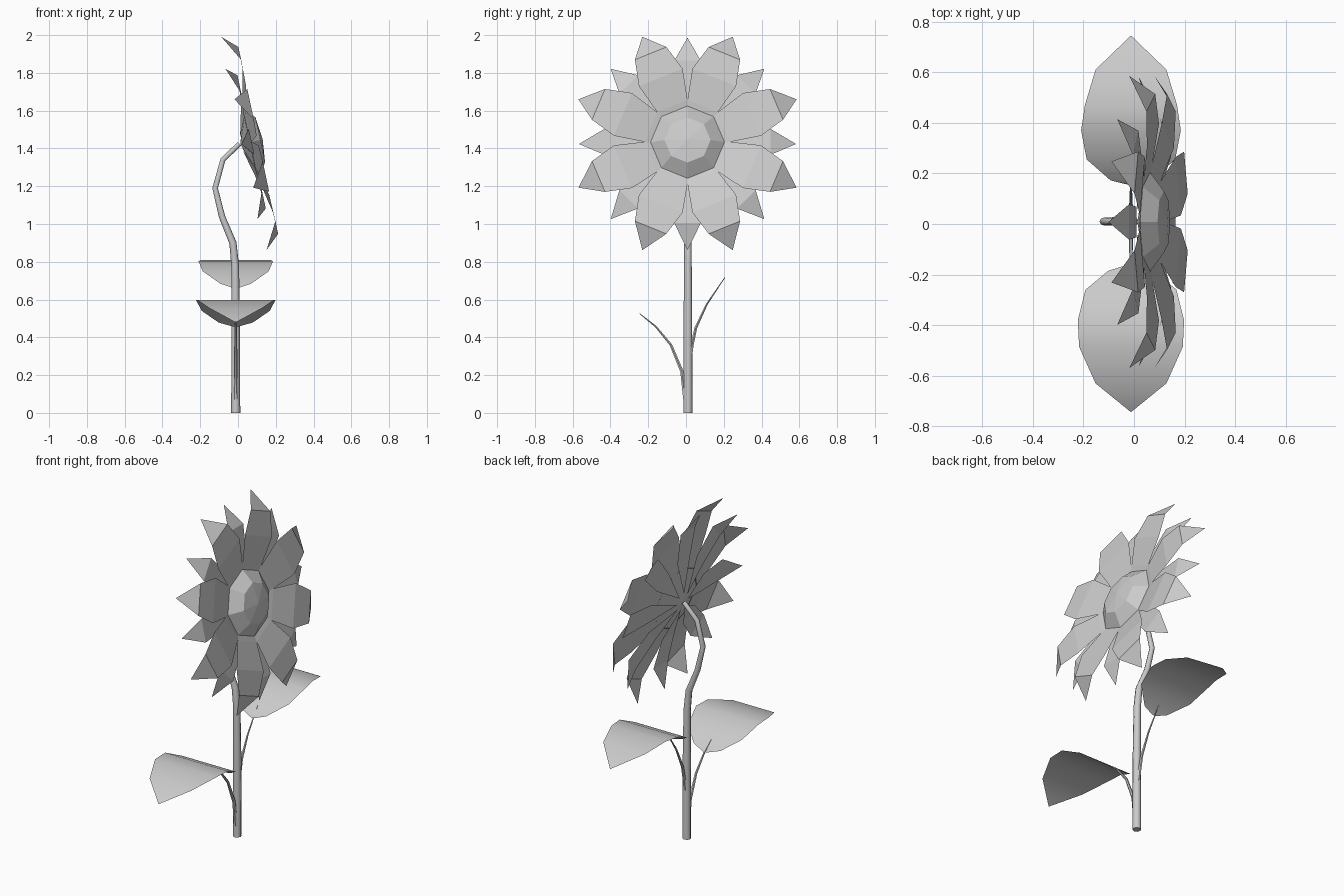
import bpy
from math import sin, cos, pi, radians
from mathutils import Vector

if "Cube" in bpy.data.objects:
    bpy.data.objects.remove(bpy.data.objects["Cube"])

TILT = radians(12)
CENTRE = Vector((0.072, 0.008, 1.435))
NORMAL = Vector((cos(TILT), 0, sin(TILT)))
UP = Vector((-sin(TILT), 0, cos(TILT)))
SIDE = Vector((0, 1, 0))


def make_mesh(name, verts, faces, smooth=False):
    me = bpy.data.meshes.new(name)
    me.from_pydata([tuple(v) for v in verts], [], faces)
    me.validate()
    if smooth:
        me.shade_smooth()
    ob = bpy.data.objects.new(name, me)
    bpy.context.collection.objects.link(ob)
    return ob


def head_point(angle, r, w, h):
    """Point on the tilted head: distance r along angle, w sideways, h outwards."""
    a = r * sin(angle) + w * cos(angle)
    b = r * cos(angle) - w * sin(angle)
    return CENTRE + SIDE * a + UP * b + NORMAL * h


def petal_ring(name, profile, start):
    """Eight pointed petals; profile rows are (radius, half width, height)."""
    verts, faces = [], []
    for k in range(8):
        ang = start + k * pi / 4
        base = len(verts)
        verts.append(head_point(ang, profile[0][0], 0, profile[0][2]))
        for r, w, h in profile[1:-1]:
            verts += [head_point(ang, r, -w, h), head_point(ang, r, w, h)]
        verts.append(head_point(ang, profile[-1][0], 0, profile[-1][2]))
        n = len(profile) - 2
        faces.append((base, base + 1, base + 2))
        for i in range(n - 1):
            j = base + 1 + 2 * i
            faces.append((j, j + 2, j + 3, j + 1))
        j = base + 1 + 2 * (n - 1)
        faces.append((j, j + 2, j + 1))
    return make_mesh(name, verts, faces)


def tube(name, points, depth, sides_res):
    """Tapered tube; points are (x, y, z, radius factor)."""
    cu = bpy.data.curves.new(name, 'CURVE')
    cu.dimensions = '3D'
    cu.bevel_depth = depth
    cu.bevel_resolution = sides_res
    cu.use_fill_caps = True
    sp = cu.splines.new('POLY')
    sp.points.add(len(points) - 1)
    for p, (x, y, z, r) in zip(sp.points, points):
        p.co = (x, y, z, 1)
        p.radius = r
    ob = bpy.data.objects.new(name, cu)
    bpy.context.collection.objects.link(ob)
    bpy.ops.object.select_all(action='DESELECT')
    ob.select_set(True)
    bpy.context.view_layer.objects.active = ob
    bpy.ops.object.convert(target='MESH')
    bpy.ops.object.shade_smooth_by_angle(angle=radians(50))


def leaf(name, rows):
    """Arched sheet, straight across x; rows are (y, z, half width)."""
    cx = -0.012
    verts, faces = [], []
    for y, z, w in rows:
        verts += [(cx - w, y, z), (cx + w, y, z)]
    for i in range(len(rows) - 1):
        j = 2 * i
        f = (j, j + 1, j + 3, j + 2)
        faces.append(f if rows[1][0] > 0 else f[::-1])
    return make_mesh(name, verts, faces, smooth=True)


# Petals: wide front ring, narrower ring behind
petal_ring("large_petals", [(0, 0, -0.06), (0.21, 0.087, 0.0), (0.37, 0.125, 0.033),
                            (0.51, 0.09, 0.036), (0.625, 0, -0.042)], pi / 8)
petal_ring("small_petals", [(0.05, 0, -0.055), (0.25, 0.06, -0.01),
                            (0.44, 0.07, 0.0), (0.575, 0, -0.055)], 0)

# Faceted seed disc
verts, faces = [], []
for r, h in ((0.198, -0.01), (0.122, 0.047)):
    verts += [head_point(k * pi / 4, r, 0, h) for k in range(8)]
verts.append(head_point(0, 0, 0, 0.06))
for k in range(8):
    m = (k + 1) % 8
    faces.append((k, 8 + k, 8 + m, m))
    faces.append((8 + k, 16, 8 + m))
make_mesh("seed_disc", verts, faces)

# Stem
tube("stem", [(-0.012, 0.01, 0, 1), (-0.012, 0.01, 0.48, 0.95), (-0.015, 0.01, 0.78, 0.85),
              (-0.027, 0.01, 0.9, 0.8), (-0.085, 0.01, 1.04, 0.7), (-0.121, 0.01, 1.19, 0.62),
              (-0.08, 0.01, 1.34, 0.58), (0.008, 0.01, 1.425, 0.55)], 0.024, 2)

# Leaf stalks
tube("lower_leaf_stalk", [(-0.012, -0.005, 0.07, 1), (-0.012, -0.022, 0.22, 0.9),
                          (-0.012, -0.08, 0.36, 0.7), (-0.012, -0.16, 0.457, 0.5),
                          (-0.012, -0.245, 0.525, 0.2)], 0.011, 1)
tube("upper_leaf_stalk", [(-0.012, 0.015, 0.25, 1), (-0.012, 0.032, 0.36, 0.9),
                          (-0.012, 0.052, 0.45, 0.75), (-0.012, 0.11, 0.575, 0.5),
                          (-0.012, 0.205, 0.716, 0.2)], 0.011, 1)

# Leaves
leaf("lower_leaf", [(-0.16, 0.456, 0.01), (-0.185, 0.478, 0.09), (-0.26, 0.54, 0.18),
                    (-0.38, 0.597, 0.21), (-0.485, 0.598, 0.205), (-0.63, 0.555, 0.14),
                    (-0.742, 0.48, 0.002)])
leaf("upper_leaf", [(0.155, 0.66, 0.01), (0.172, 0.683, 0.08), (0.255, 0.75, 0.175),
                    (0.37, 0.803, 0.197), (0.47, 0.81, 0.182), (0.61, 0.775, 0.14),
                    (0.743, 0.70, 0.002)])
